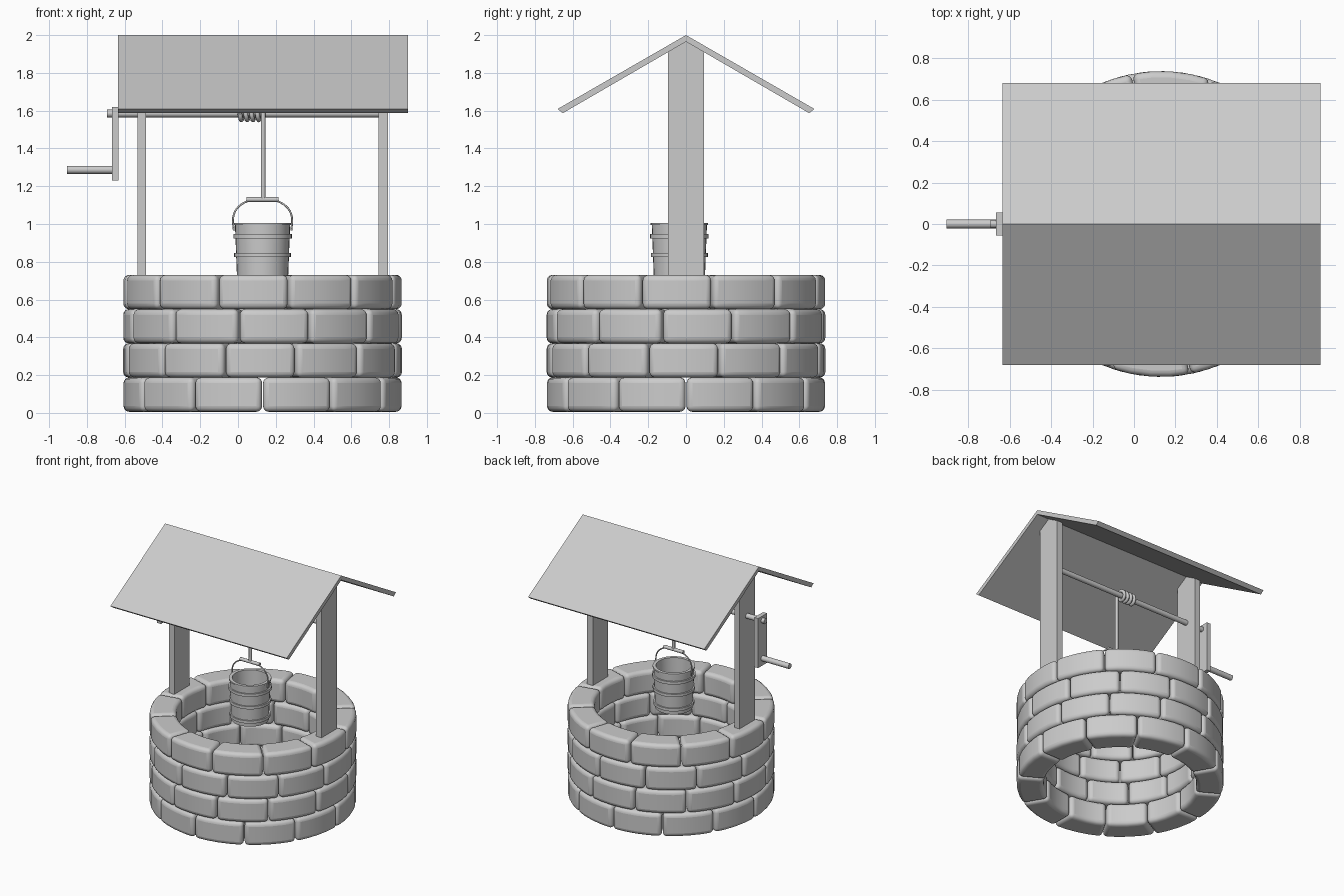
import bpy, bmesh
from math import sin, cos, pi, radians, tan

if "Cube" in bpy.data.objects:
    bpy.data.objects.remove(bpy.data.objects["Cube"])

CX = 0.13          # axis of the well
BY = -0.035        # bucket and rope hang in front of the shaft


def make(name, verts, faces, smooth=None):
    me = bpy.data.meshes.new(name)
    me.from_pydata(verts, [], faces)
    bm = bmesh.new()
    bm.from_mesh(me)
    bmesh.ops.recalc_face_normals(bm, faces=bm.faces)
    bm.to_mesh(me)
    bm.free()
    ob = bpy.data.objects.new(name, me)
    bpy.context.collection.objects.link(ob)
    if smooth:
        shade(ob, smooth)
    return ob


def shade(ob, angle):
    bpy.ops.object.select_all(action='DESELECT')
    ob.select_set(True)
    bpy.context.view_layer.objects.active = ob
    bpy.ops.object.shade_smooth_by_angle(angle=radians(angle))


def prism(name, profile, x0, x1):
    """Extrude a (y, z) profile along x."""
    n = len(profile)
    verts = [(x, y, z) for x in (x0, x1) for y, z in profile]
    faces = [tuple(range(n)), tuple(range(n, 2 * n))]
    faces += [(i, (i + 1) % n, n + (i + 1) % n, n + i) for i in range(n)]
    return make(name, verts, faces)


def rod(name, x0, x1, y, z, r, sides=16):
    ring = [(y + r * cos(2 * pi * i / sides), z + r * sin(2 * pi * i / sides))
            for i in range(sides)]
    ob = prism(name, ring, x0, x1)
    shade(ob, 40)
    return ob


def lathe(name, profile, loc, n=32):
    """Revolve a closed (r, z) profile around a vertical axis."""
    m = len(profile)
    verts = [(loc[0] + r * cos(2 * pi * i / n), loc[1] + r * sin(2 * pi * i / n), z)
             for i in range(n) for r, z in profile]
    faces = [(i * m + j, i * m + (j + 1) % m,
              (i + 1) % n * m + (j + 1) % m, (i + 1) % n * m + j)
             for i in range(n) for j in range(m)]
    return make(name, verts, faces, 35)


def tube(name, pts, r):
    cu = bpy.data.curves.new(name, 'CURVE')
    cu.dimensions = '3D'
    cu.bevel_depth = r
    cu.bevel_resolution = 2
    cu.use_fill_caps = True
    sp = cu.splines.new('POLY')
    sp.points.add(len(pts) - 1)
    for p, co in zip(sp.points, pts):
        p.co = (*co, 1)
    ob = bpy.data.objects.new(name, cu)
    bpy.context.collection.objects.link(ob)
    bpy.ops.object.select_all(action='DESELECT')
    ob.select_set(True)
    bpy.context.view_layer.objects.active = ob
    bpy.ops.object.convert(target='MESH')
    shade(bpy.context.object, 50)


def stone_row(name, z0, z1, offset, count=12, seg=4):
    """One ring of rounded wedge stones."""
    r0, r1, gap = 0.545, 0.738, radians(0.25)
    verts, faces = [], []
    step = 2 * pi / count
    for k in range(count):
        b = len(verts)
        a0 = radians(offset - 90) + k * step + gap
        for i in range(seg + 1):
            a = a0 + (step - 2 * gap) * i / seg
            verts += [(CX + r * cos(a), r * sin(a), z)
                      for r, z in ((r0, z0), (r1, z0), (r1, z1), (r0, z1))]
        for i in range(seg):
            p = b + 4 * i
            faces += [(p + j, p + (j + 1) % 4, p + 4 + (j + 1) % 4, p + 4 + j)
                      for j in range(4)]
        e = b + 4 * seg
        faces += [(b, b + 1, b + 2, b + 3), (e, e + 1, e + 2, e + 3)]
    ob = make(name, verts, faces, 60)
    bev = ob.modifiers.new("rounding", 'BEVEL')
    bev.width = 0.03
    bev.segments = 4
    bev.limit_method = 'ANGLE'
    bev.angle_limit = radians(40)


# Stone wall: four staggered rows
for i, off in enumerate((0, 14, -10, 11)):
    z = 0.006 + 0.181 * i
    stone_row(f"stone_row_{i + 1}", z, z + 0.1815, off)

# Posts with peaked tops under the roof
t = tan(radians(30))
post = [(-0.095, 0.70), (0.095, 0.70), (0.095, 1.965 - 0.095 * t),
        (0, 1.965), (-0.095, 1.965 - 0.095 * t)]
prism("left_post", post, -0.533, -0.487)
prism("right_post", post, 0.745, 0.795)

# Gabled roof of two thin boards
half = [(0.68, 1.609), (0.652, 1.587)]
prism("roof", [(0, 2.0), half[0], half[1], (0, 1.965),
               (-half[1][0], half[1][1]), (-half[0][0], half[0][1])], -0.635, 0.90)

# Winding shaft, crank arm and handle
rod("shaft", -0.693, 0.76, 0, 1.585, 0.02)
prism("crank_arm", [(-0.055, 1.23), (0.055, 1.23), (0.055, 1.62), (-0.055, 1.62)],
      -0.667, -0.633)
rod("crank_handle", -0.905, -0.64, 0, 1.287, 0.021)

# Rope: coils around the shaft, then straight down to the bucket
turns, per = 4, 16
coil = []
for i in range(turns * per + 1):
    a = pi + 2 * pi * i / per
    coil.append((0.01 + 0.123 * i / (turns * per), 0.034 * cos(a), 1.585 + 0.034 * sin(a)))
tube("rope", coil + [(0.133, BY, 1.50), (0.133, BY, 1.13)], 0.0125)

# Bucket: hollow tapered body with a rim and hoops
lathe("bucket", [(0, 0.68), (0.134, 0.68), (0.146, 0.995), (0.152, 0.995), (0.152, 1.006),
                 (0.128, 1.006), (0.118, 0.70), (0, 0.70)], (CX, BY))
bm = bmesh.new()
me = bpy.data.objects["bucket"].data
bm.from_mesh(me)
bmesh.ops.remove_doubles(bm, verts=bm.verts, dist=1e-4)
bmesh.ops.recalc_face_normals(bm, faces=bm.faces)
bm.to_mesh(me)
bm.free()
for i, (z, r) in enumerate(((0.935, 0.155), (0.835, 0.151), (0.72, 0.146))):
    lathe(f"bucket_hoop_{i + 1}", [(r - 0.02, z - 0.011), (r, z - 0.011),
                                   (r, z + 0.011), (r - 0.02, z + 0.011)], (CX, BY))

# Wire bail and wooden grip
bail = [(CX - 0.157 * cos(pi * i / 24), BY, 1.01 + 0.125 * sin(pi * i / 24) ** 0.8)
        for i in range(25)]
tube("bucket_bail", [(CX - 0.152, BY, 0.965)] + bail + [(CX + 0.152, BY, 0.965)], 0.005)
rod("bucket_grip", 0.045, 0.215, BY, 1.13, 0.013, 12)
